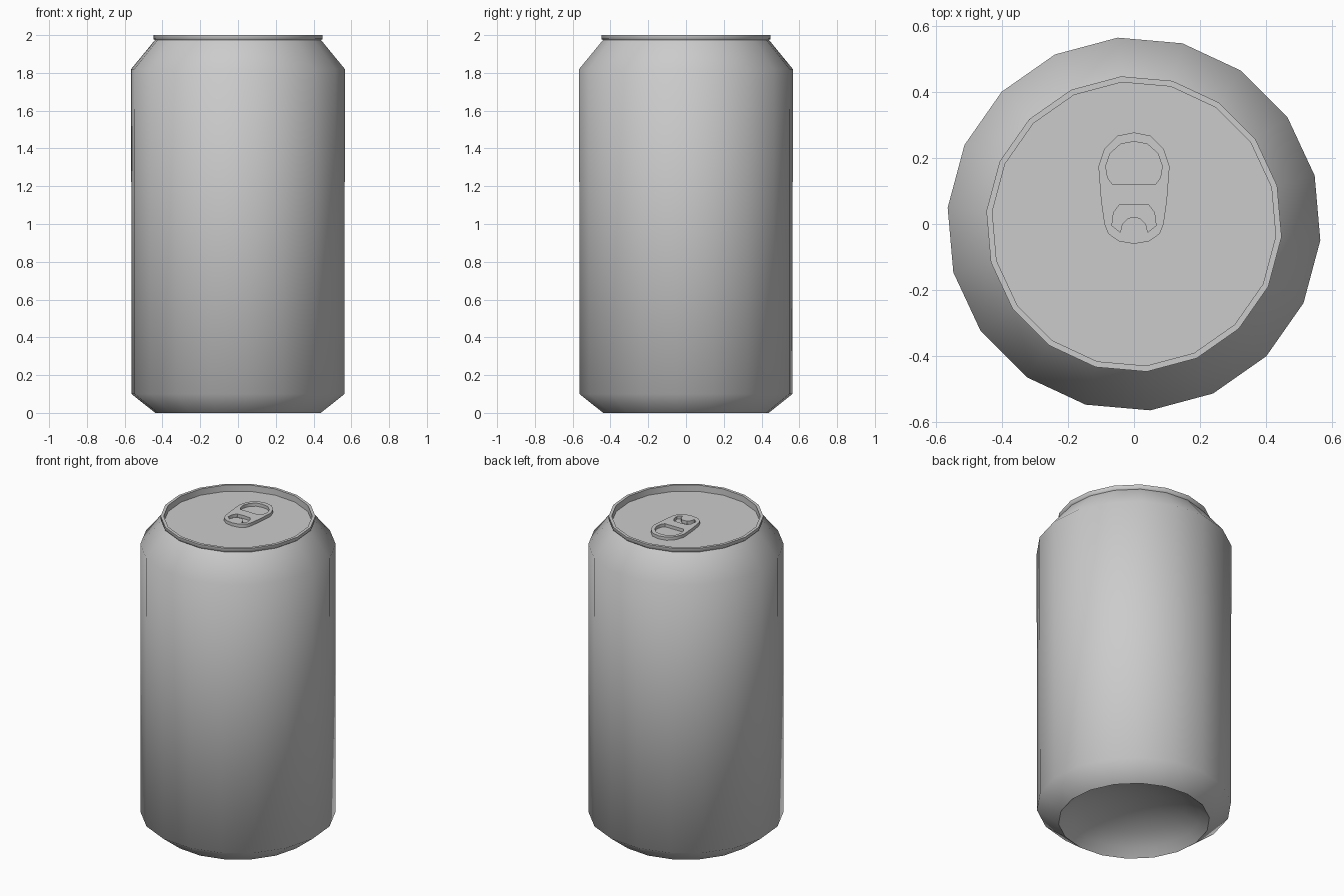
import bpy, bmesh, math

if "Cube" in bpy.data.objects:
    bpy.data.objects.remove(bpy.data.objects["Cube"])

SIDES = 18
OFFSET = math.radians(15)


def smooth(obj, angle):
    bpy.ops.object.select_all(action='DESELECT')
    obj.select_set(True)
    bpy.context.view_layer.objects.active = obj
    bpy.ops.object.shade_smooth_by_angle(angle=math.radians(angle))


def lathe(name, profile, angle):
    """Revolve (radius, z) points around z; radius 0 becomes a pole."""
    bm = bmesh.new()
    rings = []
    for r, z in profile:
        n = SIDES if r > 0 else 1
        rings.append([bm.verts.new((r * math.cos(OFFSET + math.tau * i / SIDES),
                                    r * math.sin(OFFSET + math.tau * i / SIDES), z))
                      for i in range(n)])
    for a, b in zip(rings, rings[1:]):
        for i in range(SIDES):
            j = (i + 1) % SIDES
            quad = [a[i % len(a)], a[j % len(a)], b[j % len(b)], b[i % len(b)]]
            bm.faces.new(list(dict.fromkeys(quad)))
    bmesh.ops.recalc_face_normals(bm, faces=bm.faces)
    mesh = bpy.data.meshes.new(name)
    bm.to_mesh(mesh)
    bm.free()
    obj = bpy.data.objects.new(name, mesh)
    bpy.context.collection.objects.link(obj)
    smooth(obj, angle)
    return obj


def mirrored(half):
    """Close a right-hand half outline by mirroring it across x = 0."""
    return half + [(-x, y) for x, y in reversed(half) if x > 0]


def plate(name, outlines, z0, z1):
    """Flat plate: first outline is the rim, the others are holes."""
    cu = bpy.data.curves.new(name, 'CURVE')
    cu.dimensions = '2D'
    cu.fill_mode = 'BOTH'
    cu.extrude = (z1 - z0) / 2
    for pts in outlines:
        sp = cu.splines.new('POLY')
        sp.points.add(len(pts) - 1)
        for p, (x, y) in zip(sp.points, pts):
            p.co = (x, y, 0, 1)
        sp.use_cyclic_u = True
    obj = bpy.data.objects.new(name, cu)
    obj.location.z = (z0 + z1) / 2
    bpy.context.collection.objects.link(obj)
    bpy.ops.object.select_all(action='DESELECT')
    obj.select_set(True)
    bpy.context.view_layer.objects.active = obj
    bpy.ops.object.convert(target='MESH')
    smooth(bpy.context.object, 35)


# Can: lid, rim, shoulder, wall, chamfered foot and concave underside
lathe("can_body", [
    (0, 1.96), (0.432, 1.96), (0.432, 2.0), (0.45, 2.0), (0.45, 1.98),
    (0.442, 1.973), (0.568, 1.82), (0.566, 0.10), (0.44, 0.0),
    (0.39, 0.045), (0.30, 0.095), (0.16, 0.135), (0, 0.15)], 55)

# Pull tab: rounded plate with finger hole and horseshoe slot
rim = mirrored([(0, 0.278), (0.05, 0.268), (0.09, 0.228), (0.108, 0.175),
                (0.10, 0.07), (0.09, 0.0), (0.078, -0.03), (0.045, -0.053), (0, -0.06)])
finger_hole = mirrored([(0, 0.25), (0.04, 0.243), (0.072, 0.215), (0.086, 0.175),
                        (0.08, 0.14), (0.065, 0.12)])
slot = mirrored([(0, 0.06), (0.045, 0.057), (0.062, 0.035), (0.067, -0.005),
                 (0.042, -0.025), (0.036, 0.0), (0.018, 0.018), (0, 0.021)])
plate("pull_tab", [rim, finger_hole, slot], 1.96, 1.98)
